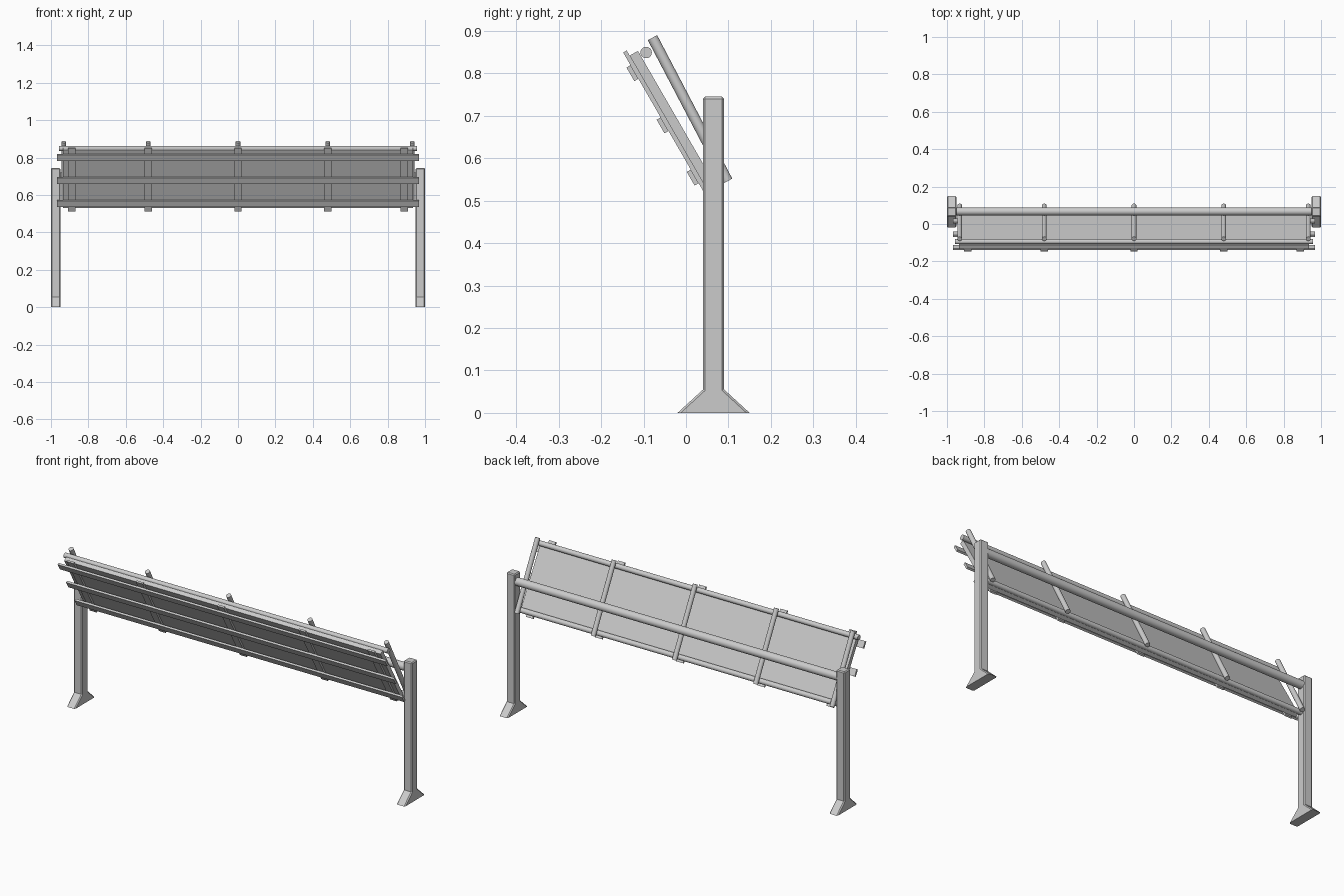
import bpy, bmesh
from math import sin, cos, radians
from mathutils import Vector, Matrix

if "Cube" in bpy.data.objects:
    bpy.data.objects.remove(bpy.data.objects["Cube"])

TILT = radians(30)
ORIGIN = Vector((0, -0.148, 0.849))          # top front edge of the tilted board
DOWN = Vector((0, sin(TILT), -cos(TILT)))    # along the board, downwards
BACK = Vector((0, cos(TILT), sin(TILT)))     # out of the board's rear face


def finish(name, bm):
    bmesh.ops.recalc_face_normals(bm, faces=bm.faces)
    mesh = bpy.data.meshes.new(name)
    bm.to_mesh(mesh)
    bm.free()
    obj = bpy.data.objects.new(name, mesh)
    bpy.context.collection.objects.link(obj)
    return obj


def tilted_box(name, x0, x1, d0, d1, b0, b1):
    """Box in board space: x, distance down the board, depth behind its front."""
    bm = bmesh.new()
    bmesh.ops.create_cube(bm, size=1)
    for v in bm.verts:
        x, d, b = (lo + (c + 0.5) * (hi - lo)
                   for c, lo, hi in zip(v.co, (x0, d0, b0), (x1, d1, b1)))
        v.co = ORIGIN + DOWN * d + BACK * b + Vector((x, 0, 0))
    return finish(name, bm)


def tube(name, a, b, r):
    a, b = Vector(a), Vector(b)
    axis = b - a
    rot = axis.to_track_quat('Z', 'Y').to_matrix().to_4x4()
    bm = bmesh.new()
    bmesh.ops.create_cone(bm, cap_ends=True, segments=24, radius1=r, radius2=r,
                          depth=axis.length,
                          matrix=Matrix.Translation((a + b) / 2) @ rot)
    obj = finish(name, bm)
    bpy.ops.object.select_all(action='DESELECT')
    obj.select_set(True)
    bpy.context.view_layer.objects.active = obj
    bpy.ops.object.shade_smooth_by_angle(angle=radians(35))
    return obj


def post(name, x0, x1):
    profile = [(-0.02, 0), (0.15, 0), (0.09, 0.055), (0.09, 0.745),
               (0.04, 0.745), (0.04, 0.055)]
    bm = bmesh.new()
    face = bm.faces.new([bm.verts.new((x0, y, z)) for y, z in profile])
    ext = bmesh.ops.extrude_face_region(bm, geom=[face])
    for v in ext['geom']:
        if isinstance(v, bmesh.types.BMVert):
            v.co.x = x1
    # chamfer the long corners and the top, leave the foot sole sharp
    edges = []
    for e in bm.edges:
        a, b = (v.co for v in e.verts)
        across = abs(a.x - b.x) > 0.01
        if max(a.z, b.z) > 0.01 and (not across or a.z > 0.5):
            edges.append(e)
    bmesh.ops.bevel(bm, geom=edges, offset=0.005, segments=1,
                    affect='EDGES', clamp_overlap=True)
    return finish(name, bm)


# Posts with splayed feet, and the crossbar between them
post("post_left", -1.0, -0.95)
post("post_right", 0.95, 1.0)
tube("crossbar", (-0.955, 0.067, 0.70), (0.955, 0.067, 0.70), 0.021)

# Tilted board
tilted_box("board", -0.935, 0.935, 0.014, 0.374, 0.0095, 0.032)

# Vertical battens and horizontal slats on its front
for i, x in enumerate((-0.888, -0.48, 0, 0.48, 0.888)):
    tilted_box(f"batten_{i}", x - 0.02, x + 0.02, 0, 0.388, 0, 0.0095)
for i, d in enumerate((0.053, 0.195, 0.337)):
    tilted_box(f"slat_{i}", -0.968, 0.968, d - 0.0185, d + 0.0185, -0.011, 0)

# Round rails along the rear top and bottom of the board
tube("top_rail", (-0.957, -0.094, 0.849), (0.957, -0.094, 0.849), 0.0135)
tube("bottom_rail", (-0.957, 0.067, 0.553), (0.957, 0.067, 0.553), 0.0135)

# Sloping rods behind the rails
for i, x in enumerate((-0.932, -0.48, 0, 0.48, 0.932)):
    tube(f"rod_{i}", (x, -0.079, 0.884), (x, 0.098, 0.546), 0.0125)
